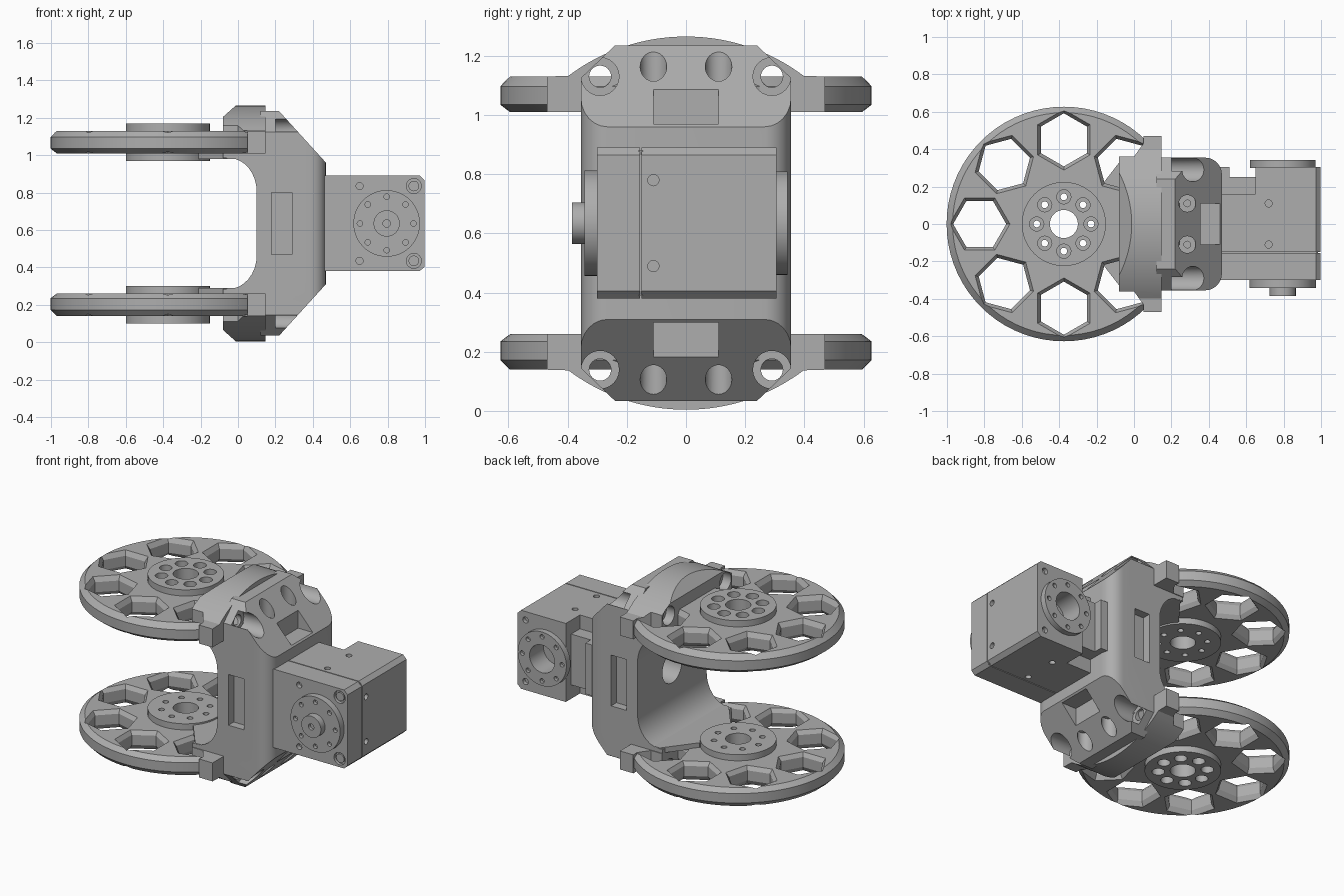
import bpy, bmesh
from math import sin, cos, pi, radians
from mathutils import Vector

MID = 0.635          # height of the mirror plane; every part is modelled around it
HUB_X = -0.375       # axis of the two wheels

if "Cube" in bpy.data.objects:
    bpy.data.objects.remove(bpy.data.objects["Cube"], do_unlink=True)

grey = bpy.data.materials.new("plain_grey")
grey.use_nodes = True
colour = (0.42, 0.42, 0.42, 1)
grey.diffuse_color = colour
grey.node_tree.nodes["Principled BSDF"].inputs["Base Color"].default_value = colour
parts = []


def skin(bm, rings):
    """Join rings of points into a capped solid."""
    loops = [[bm.verts.new(p) for p in ring] for ring in rings]
    n = len(loops[0])
    for a, b in zip(loops, loops[1:]):
        for i in range(n):
            bm.faces.new((a[i], a[(i + 1) % n], b[(i + 1) % n], b[i]))
    bm.faces.new(loops[0][::-1])
    bm.faces.new(loops[-1])
    bmesh.ops.recalc_face_normals(bm, faces=bm.faces[:])
    return bm


def prism(axis, pts, lo, hi, bm=None):
    """Extrude an outline along an axis."""
    def place(p, h):
        q = list(p)
        q.insert(axis, h)
        return q
    return skin(bm or bmesh.new(), [[place(p, h) for p in pts] for h in (lo, hi)])


def box(x, y, z, bm=None):
    return prism(2, [(x[0], y[0]), (x[1], y[0]), (x[1], y[1]), (x[0], y[1])], *z, bm=bm)


def drum(axis, centre, steps, n=32, turn=0.0, bm=None):
    """Turned solid: steps are (radius, height) along the axis."""
    rings = []
    for r, h in steps:
        ring = []
        for i in range(n):
            a = turn + 2 * pi * i / n
            q = [centre[0] + r * cos(a), centre[1] + r * sin(a)]
            q.insert(axis, h)
            ring.append(q)
        rings.append(ring)
    return skin(bm or bmesh.new(), rings)


def make(name, bm):
    me = bpy.data.meshes.new(name)
    bm.to_mesh(me)
    bm.free()
    ob = bpy.data.objects.new(name, me)
    ob.location.z = MID
    me.materials.append(grey)
    bpy.context.collection.objects.link(ob)
    parts.append(ob)
    return ob


def carve(ob, bm, op="DIFFERENCE"):
    """Apply a boolean and discard the cutter."""
    cutter = make("cutter", bm)
    parts.remove(cutter)
    mod = ob.modifiers.new("carve", "BOOLEAN")
    mod.object, mod.operation, mod.solver = cutter, op, "EXACT"
    bpy.context.view_layer.update()
    new = bpy.data.meshes.new_from_object(ob.evaluated_get(bpy.context.evaluated_depsgraph_get()))
    ob.modifiers.clear()
    ob.data = new
    bpy.data.objects.remove(cutter, do_unlink=True)


def mirror(ob, axis=2):
    mod = ob.modifiers.new("mirror", "MIRROR")
    mod.use_axis = [i == axis for i in range(3)]


def ring_of(n, radius, centre):
    return [(centre[0] + radius * cos(2 * pi * i / n), centre[1] + radius * sin(2 * pi * i / n))
            for i in range(n)]


def both(pts):
    """Close an outline by reflecting its second coordinate."""
    return pts + [(a, -b) for a, b in reversed(pts) if b]


# Wheels with hexagonal windows
wheel = make("wheel", drum(2, (HUB_X, 0), [(0.595, 0.375), (0.627, 0.4), (0.627, 0.462), (0.595, 0.495)], 72))
windows = drum(2, (HUB_X, 0), [(0.2, 0.3), (0.2, 0.6)])
for i, c in enumerate(ring_of(8, 0.45, (HUB_X, 0))):
    if i:
        drum(2, c, [(0.165, 0.37), (0.142, 0.4), (0.142, 0.465), (0.165, 0.5)], 6, i * pi / 4, windows)
carve(wheel, windows)
mirror(wheel)

# Wheel hubs with a bore and stepped bolt holes
hub = make("wheel_hub", drum(2, (HUB_X, 0), [(0.225, 0.335), (0.225, 0.535)], 48))
holes = drum(2, (HUB_X, 0), [(0.075, 0.3), (0.075, 0.6)])
for c in ring_of(8, 0.145, (HUB_X, 0)):
    drum(2, c, [(0.018, 0.3), (0.018, 0.47), (0.038, 0.47), (0.038, 0.6)], 16, 0, holes)
carve(hub, holes)
mirror(hub)

# Tapered arms between hubs and body
arm = make("arm_plate", prism(2, both([(0.11, 0.354), (-0.06, 0.354), (-0.21, 0.16)]), 0.345, 0.38))
mirror(arm)

# Bridge body: side profile trimmed by the end and plan outlines
fillet = [(-0.05 + 0.15 * cos(i * pi / 16), 0.17 + 0.18 * sin(i * pi / 16)) for i in range(9)]
side = fillet + [(-0.08, 0.35), (-0.08, 0.38), (0.12, 0.38), (0.12, 0.6), (0.22, 0.6), (0.47, 0.325)]
body = make("bridge_body", prism(1, both(side), -0.5, 0.5))
end = [(-0.24, 0.6), (-0.355, 0.49)]
carve(body, prism(0, both(end + [])[:2] + [(-0.355, -0.49), (-0.24, -0.6), (0.24, -0.6),
                                           (0.355, -0.49), (0.355, 0.49), (0.24, 0.6)], -0.3, 0.6), "INTERSECT")
corner = [(0.38 + 0.09 * sin(i * pi / 12), 0.265 + 0.09 * cos(i * pi / 12)) for i in range(7)]
carve(body, prism(2, both([(-0.2, 0.355)] + corner), -0.8, 0.8), "INTERSECT")

# Screw holes, notches, side pockets and cable bore of the body
cuts = drum(0, (0, 0), [(0.1, 0.0), (0.1, 0.4)])
for s in (1, -1):
    box((0.18, 0.29), sorted((s * 0.3, s * 0.4)), (-0.165, 0.165), cuts)
    box((0.355, 0.6), (-0.11, 0.11), sorted((s * 0.335, s * 0.6)), cuts)
    for t in (1, -1):
        drum(0, (t * 0.29, s * 0.495), [(0.037, 0), (0.037, 0.2), (0.064, 0.2), (0.064, 0.6)], 24, 0, cuts)
        drum(2, (0.285, t * 0.11), [(0.018, s * 0.38), (0.018, s * 0.45), (0.045, s * 0.45), (0.045, s * 0.7)],
             24, 0, cuts)
carve(body, cuts)

# Arched clamps over the wheel rims
arch = [(0.66 * sin(radians(a)), 0.66 * cos(radians(a)) - 0.03) for a in range(-37, 38, 2)]
outline = [(-0.47, 0.375), (-0.47, 0.495)] + arch + [(0.47, 0.495), (0.47, 0.375)]
clamp = make("rim_clamp", prism(0, outline, -0.08, 0.146))
carve(clamp, prism(1, [(-0.08, 0.3), (-0.08, 0.57), (-0.01, 0.632), (0.2, 0.632), (0.2, 0.3)], -0.6, 0.6),
      "INTERSECT")
carve(clamp, prism(2, both([(0.2, 0.5), (0.05, 0.5), (0.05, 0.43), (0.0, 0.36), (-0.2, 0.36)]), 0.2, 0.8),
      "INTERSECT")
bores = bmesh.new()
for t in (1, -1):
    drum(0, (t * 0.29, 0.495), [(0.06, -0.2), (0.06, -0.02), (0.037, -0.02), (0.037, 0.3)], 24, 0, bores)
carve(clamp, bores)
mirror(clamp)

# Motor case in two halves with a seam
AXLE = (0.795, 0.0)
case_side = both([(0.445, 0.255), (0.972, 0.255), (0.998, 0.23)])
case = make("motor_case", prism(1, case_side, -0.15, 0.305))
dents = box((0.3, 0.65), (0.16, 0.4), (-0.4, 0.4))
drum(1, AXLE, [(0.09, 0.2), (0.09, 0.4)], 32, 0, dents)
for t in (0.11, -0.11):
    for s in (1, -1):
        drum(2, (0.72, t), [(0.019, s * 0.23), (0.019, s * 0.3)], 16, 0, dents)
for s in (1, -1):
    drum(0, (-0.11, s * 0.145), [(0.019, 0.97), (0.019, 1.1)], 16, 0, dents)
    drum(1, (0.94, s * 0.2), [(0.02, 0.28), (0.02, 0.33)], 16, 0, dents)
carve(case, dents)
cover = make("motor_cover", prism(1, case_side, -0.3, -0.156))
dents = bmesh.new()
for s in (1, -1):
    drum(1, (0.65, s * 0.2), [(0.019, -0.4), (0.019, -0.27)], 16, 0, dents)
    drum(1, (0.94, s * 0.2), [(0.04, -0.4), (0.04, -0.28)], 24, 0, dents)
carve(cover, dents)
make("motor_seam", box((0.45, 0.985), (-0.16, -0.145), (-0.245, 0.245)))

# Screw heads in the cover corners
for s in (1, -1):
    make("cover_screw", drum(1, (0.94, s * 0.2), [(0.028, -0.295), (0.028, -0.27)], 24))

# Motor mount behind the case
make("motor_neck", box((0.45, 0.66), (0.1, 0.25), (-0.165, 0.165)))
make("motor_flange", box((0.45, 0.51), (0.1, 0.305), (-0.165, 0.165)))

# Motor horns: solid with a boss in front, bored at the back
front = make("front_horn", drum(1, AXLE, [(0.178, -0.29), (0.178, -0.342), (0.07, -0.342), (0.07, -0.385)], 48))
back = make("back_horn", drum(1, AXLE, [(0.175, 0.3), (0.175, 0.342)], 48))
front_cuts = drum(1, AXLE, [(0.02, -0.5), (0.02, -0.365)], 16)
back_cuts = drum(1, AXLE, [(0.09, 0.2), (0.09, 0.5)], 32)
for c in ring_of(8, 0.143, AXLE):
    drum(1, c, [(0.015, -0.4), (0.015, -0.32)], 12, 0, front_cuts)
    drum(1, c, [(0.015, 0.32), (0.015, 0.4)], 12, 0, back_cuts)
carve(front, front_cuts)
carve(back, back_cuts)

# Smooth the round surfaces, keep hard edges
bpy.ops.object.select_all(action="DESELECT")
for ob in parts:
    ob.select_set(True)
bpy.context.view_layer.objects.active = body
bpy.ops.object.shade_smooth_by_angle(angle=radians(25))
